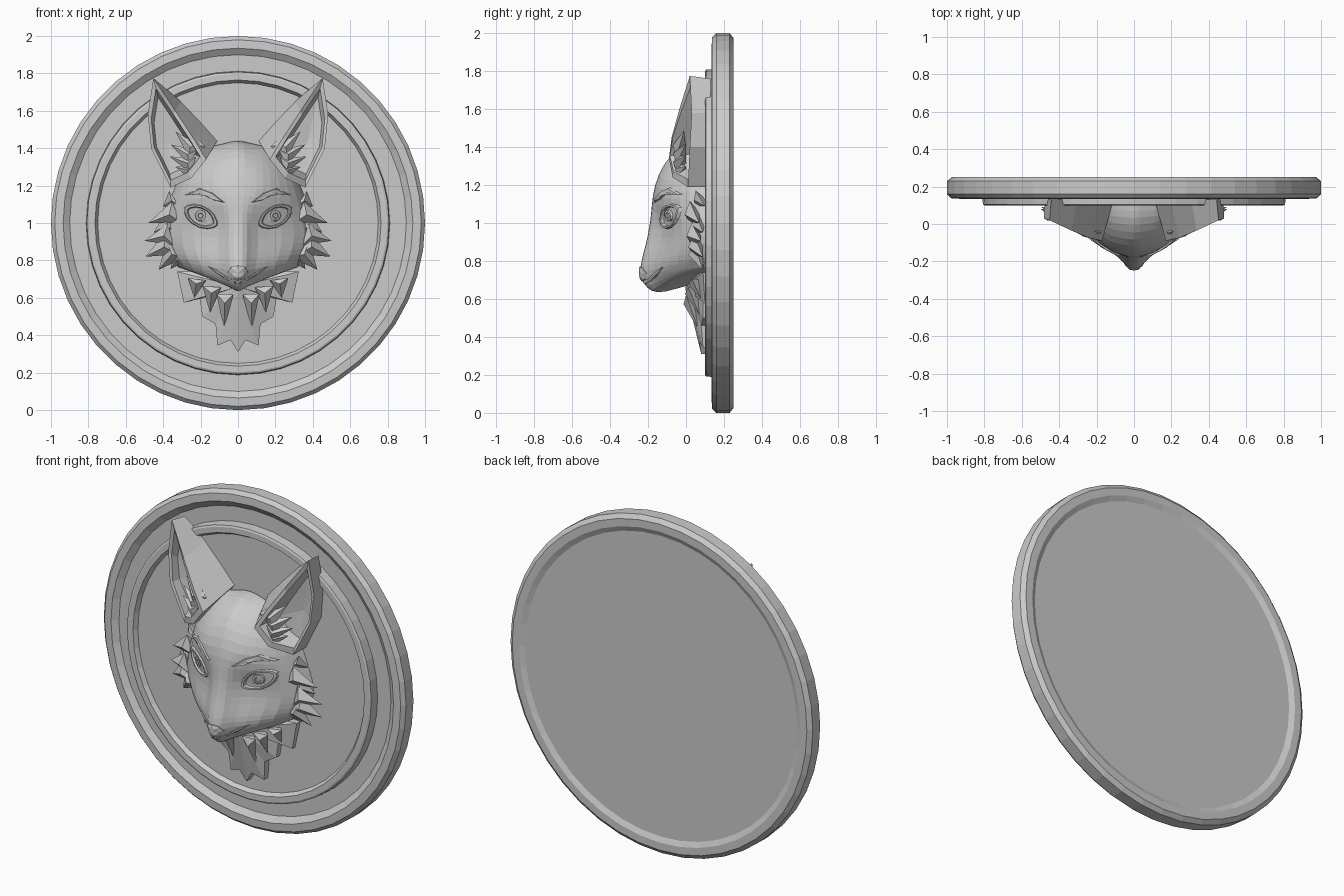
import bpy, bmesh, math
from mathutils import Vector
from mathutils.bvhtree import BVHTree

if "Cube" in bpy.data.objects:
    bpy.data.objects.remove(bpy.data.objects["Cube"])

stone = bpy.data.materials.new("stone grey")
stone.diffuse_color = (0.6, 0.6, 0.6, 1)
stone.use_nodes = True
stone.node_tree.nodes["Principled BSDF"].inputs["Base Color"].default_value = stone.diffuse_color


def build(name, verts, faces, mirror=True):
    """Flat-shaded object; open shells are turned to face the front."""
    bm = bmesh.new()
    vs = [bm.verts.new(v) for v in verts]
    for f in faces:
        bm.faces.new([vs[i] for i in f])
    bmesh.ops.recalc_face_normals(bm, faces=bm.faces)
    if any(e.is_boundary for e in bm.edges):
        if sum(f.normal.y * f.calc_area() for f in bm.faces) > 0:
            bmesh.ops.reverse_faces(bm, faces=bm.faces)
    me = bpy.data.meshes.new(name)
    bm.to_mesh(me)
    bm.free()
    me.materials.append(stone)
    ob = bpy.data.objects.new(name, me)
    bpy.context.collection.objects.link(ob)
    if mirror:
        ob.modifiers.new("mirror", 'MIRROR').use_clip = True
    return ob


def loops_mesh(loops, centre=None):
    """Bridge closed loops of equal length, then fan the last to a centre point."""
    n = len(loops[0])
    verts = [p for l in loops for p in l]
    faces = [(k * n + i, k * n + (i + 1) % n, (k + 1) * n + (i + 1) % n, (k + 1) * n + i)
             for k in range(len(loops) - 1) for i in range(n)]
    if centre is not None:
        b = (len(loops) - 1) * n
        verts.append(centre)
        faces += [(b + i, b + (i + 1) % n, len(verts) - 1) for i in range(n)]
    return verts, faces


# --- round plaque with raised rim and inner ring
profile = [(.90, .236), (.93, .25), (.975, .25), (1.0, .23), (1.0, .16), (.98, .138),
           (.935, .135), (.90, .16), (.812, .16), (.808, .105), (.798, .1),
           (.765, .1), (.75, .125)]
N = 44
rings = [[(r * math.sin(2 * math.pi * i / N), y, 1 + r * math.cos(2 * math.pi * i / N))
          for i in range(N)] for r, y in profile]
v, f = loops_mesh(rings)
f += [tuple(range(N)), tuple(range(len(v) - N, len(v)))]
build("plaque", v, f, mirror=False)

# --- head: rows of (centre z, edge z, half width, centre y, muzzle half width, muzzle y)
rows = [(1.445, 1.40, .20, .10, .10, .10), (1.44, 1.38, .22, .03, .11, .04),
        (1.40, 1.32, .27, -.05, .12, -.03), (1.32, 1.24, .32, -.125, .13, -.10),
        (1.20, 1.16, .35, -.172, .13, -.15), (1.10, 1.08, .38, -.184, .10, -.155),
        (1.02, 1.00, .41, -.19, .085, -.13), (.92, .93, .42, -.207, .09, -.125),
        (.84, .86, .40, -.228, .09, -.15), (.77, .81, .37, -.246, .08, -.175),
        (.70, .785, .34, -.243, .075, -.17), (.65, .77, .33, -.21, .065, -.15),
        (.62, .76, .31, -.16, .05, -.13), (.645, .755, .29, -.06, .06, -.04),
        (.70, .75, .26, .12, .10, .12)]
verts, faces = [], []
for zc, ze, w, yc, m, ym in rows:
    half = [(0, yc), (.55 * m, yc + .012), (m, ym),
            (m + .45 * (w - m), ym + .25 * (.12 - ym)),
            (m + .85 * (w - m), ym + .62 * (.12 - ym)), (w, .13)]
    for s, x, y in [(-1, *p) for p in half[:0:-1]] + [(1, *p) for p in half]:
        verts.append((s * x, y, zc + (ze - zc) * (x / w) ** .8))
for r in range(len(rows) - 1):
    for c in range(10):
        a = r * 11 + c
        faces.append((a, a + 1, a + 12, a + 11))
head = build("head", verts, faces, mirror=False)
head.modifiers.new("facets", 'SUBSURF').levels = 1
head.modifiers["facets"].render_levels = 1
bpy.context.view_layer.update()
tree = BVHTree.FromObject(head, bpy.context.evaluated_depsgraph_get())


def surf(x, z):
    hit = tree.ray_cast(Vector((x, -1, z)), Vector((0, 1, 0)))[0]
    return hit.y if hit else .1


def relief(name, pts, layers, top, centre=None):
    """Raised detail following the face; layers are (scale, height)."""
    cx, cz = centre or (sum(p[0] for p in pts) / len(pts), sum(p[1] for p in pts) / len(pts))
    loops = []
    for s, h in layers:
        q = [(cx + (x - cx) * s, cz + (z - cz) * s) for x, z in pts]
        loops.append([(x, surf(x, z) - h, z) for x, z in q])
    return build(name, *loops_mesh(loops, (cx, surf(cx, cz) - top, cz)))


# --- eyes: lids, eyeball, iris
ec, ang, L = (.2, 1.035), math.radians(28), .088
almond = []
for k in range(14):
    t = 2 * math.pi * k / 14
    u, h = L * math.cos(t), .05 * math.sin(t) * abs(math.sin(t)) ** .3
    almond.append((ec[0] + u * math.cos(ang) - h * math.sin(ang),
                   ec[1] + u * math.sin(ang) + h * math.cos(ang)))
relief("eye", almond, [(1.2, -.01), (1.08, .014), (.92, .014), (.82, -.004)], .008, ec)
iris = [(.2 + .03 * math.cos(math.pi * k / 5), 1.04 + .03 * math.sin(math.pi * k / 5))
        for k in range(10)]
relief("iris", iris, [(1, -.005), (.95, .011), (.5, .013), (.42, .008)], .008)

# --- brows, nose, lips
relief("brow", [(.06, 1.105), (.13, 1.16), (.21, 1.19), (.295, 1.15), (.21, 1.163),
                (.13, 1.122)], [(1, -.008), (.8, .013)], .013)
nose = [(0, .775), (.04, .765), (.058, .735), (.035, .70), (0, .69),
        (-.035, .70), (-.058, .735), (-.04, .765)]
relief("nose", nose, [(1, -.01), (.92, .007), (.6, .01)], .01).modifiers.clear()
relief("lip", [(.005, .668), (.05, .69), (.12, .735), (.17, .775), (.115, .75),
               (.05, .705), (.005, .684)], [(1, -.006), (.8, .008)], .008)


def spikes(name, items):
    """Ridged tufts of fur: (base, tip, width, ridge height)."""
    vs, fs = [], []
    for b, t, w, h in items:
        b, t = Vector(b), Vector(t)
        d = (t - b).normalized()
        side = Vector((-d.z, 0, d.x)).normalized() * w / 2
        n = len(vs)
        vs += [b + side, b - side, t, b + (t - b) * .25 + Vector((0, -h, 0)),
               b + Vector((0, .05, 0))]
        fs += [(n, n + 3, n + 2), (n + 3, n + 1, n + 2), (n, n + 1, n + 3),
               (n, n + 4, n + 1), (n, n + 2, n + 4), (n + 1, n + 4, n + 2)]
    return build(name, vs, fs)


# --- cheek fur
spikes("cheek_fur", [
    ((.33, .02, 1.06), (.48, .07, 1.00), .12, .04), ((.36, .05, 1.00), (.45, .09, .95), .12, .03),
    ((.36, .03, .94), (.50, .08, .905), .12, .04), ((.36, .04, .89), (.495, .09, .82), .13, .04),
    ((.33, .04, .86), (.425, .09, .75), .13, .04), ((.31, .05, .83), (.36, .09, .755), .10, .03),
    ((.34, .05, 1.13), (.40, .10, 1.09), .10, .02)])

# --- neck ruff: jagged fan on each side of the centre line
edge = [(0, .31, .08), (.04, .375, .07), (.11, .345, .09), (.12, .46, .08), (.19, .50, .09),
        (.205, .595, .09), (.29, .575, .10), (.325, .74, .09), (0, .74, .05)]
n = len(edge)
v = [(x, y, z) for x, z, y in edge] + [(x, .135, z) for x, z, y in edge]
v += [(0, -.005, .66)]
f = [(i, i + 1, 2 * n) for i in range(n - 1)]
f += [(i, i + 1, n + i + 1, n + i) for i in range(n - 1)]
build("neck_ruff", v, f)
spikes("neck_tufts", [
    ((.07, .0, .62), (.075, .07, .43), .09, .03), ((.14, .01, .66), (.15, .07, .52), .10, .03),
    ((.22, .03, .70), (.235, .08, .60), .10, .03)])

# --- ears: front rim, hollow and a back edge that meets the plaque
rim = [(.17, -.09, 1.34), (.24, -.075, 1.455), (.335, -.035, 1.60), (.452, .02, 1.775),
       (.482, .03, 1.58), (.464, .02, 1.40), (.36, .01, 1.19), (.25, -.07, 1.24)]
shift = [(-.06, .10), (-.045, .08), (-.03, .05), (-.01, -.015), (-.005, 0), (0, 0), (0, 0), (0, 0)]
rim = [Vector(p) for p in rim]
mid = Vector((.37, .0, 1.43))
back = [Vector((p.x + dx, .13, p.z + dz)) for p, (dx, dz) in zip(rim, shift)]


def inset(k, y=None):
    out = []
    for p in rim:
        q = p.lerp(mid, k)
        q.y = p.y + .005 if y is None else y
        out.append(q)
    return out


build("ear", *loops_mesh([back, rim, inset(.16), inset(.3, .07)], Vector((.37, .085, 1.43))))

# --- tufts inside the ears
spikes("ear_tufts", [
    ((.21, -.05, 1.39), (.275, -.02, 1.51), .08, .02),
    ((.23, -.05, 1.38), (.335, -.01, 1.49), .09, .03),
    ((.24, -.05, 1.35), (.36, .0, 1.42), .09, .03),
    ((.24, -.05, 1.31), (.365, .0, 1.355), .09, .03),
    ((.25, -.05, 1.28), (.335, .0, 1.30), .08, .02)])
